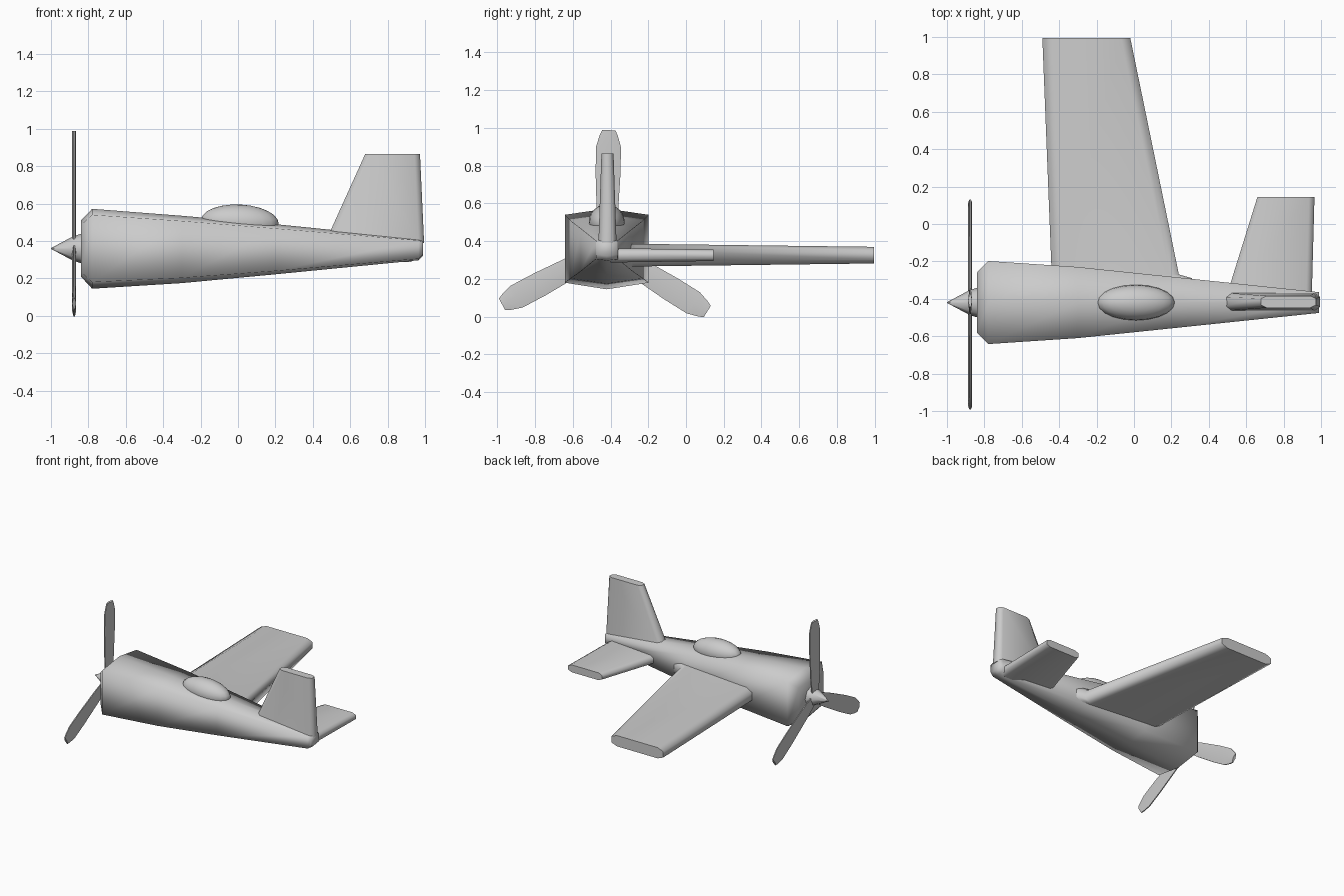
import bpy, bmesh, math
from mathutils import Vector, Matrix

if "Cube" in bpy.data.objects:
    bpy.data.objects.remove(bpy.data.objects["Cube"])

CY = -0.42   # fuselage centre line
CZ = 0.36    # propeller axis height


def finish(name, bm, angle):
    bmesh.ops.recalc_face_normals(bm, faces=bm.faces)
    mesh = bpy.data.meshes.new(name)
    bm.to_mesh(mesh)
    bm.free()
    ob = bpy.data.objects.new(name, mesh)
    bpy.context.collection.objects.link(ob)
    bpy.ops.object.select_all(action='DESELECT')
    ob.select_set(True)
    bpy.context.view_layer.objects.active = ob
    bpy.ops.object.shade_smooth_by_angle(angle=math.radians(angle))
    return ob


def loft(name, rings, angle=60):
    """Skin a list of equal-length point rings and cap both ends."""
    bm = bmesh.new()
    loops = [[bm.verts.new(p) for p in ring] for ring in rings]
    for a, b in zip(loops, loops[1:]):
        n = len(a)
        for i in range(n):
            bm.faces.new((a[i], a[(i + 1) % n], b[(i + 1) % n], b[i]))
    bm.faces.new(loops[0])
    bm.faces.new(loops[-1])
    return finish(name, bm, angle)


def panel(name, sections, place, edge=0.03):
    """Flat aerofoil: sections are (span, leading x, trailing x, half thickness)."""
    rings = []
    for s, le, te, t in sections:
        half = [(le, 0.55 * t), (le + edge, t), (te - edge, t), (te, 0.55 * t)]
        prof = half + [(x, -h) for x, h in reversed(half)]
        rings.append([place(x, s, h) for x, h in prof])
    return loft(name, rings, 65)


# fuselage: six-sided sections (x, half width, top, upper corner, lower corner, bottom)
stations = [
    (-0.84, 0.16, 0.51, 0.485, 0.235, 0.21),
    (-0.78, 0.222, 0.572, 0.54, 0.18, 0.145),
    (-0.30, 0.19, 0.535, 0.507, 0.203, 0.175),
    (0.20, 0.138, 0.490, 0.467, 0.24, 0.222),
    (0.965, 0.058, 0.413, 0.403, 0.305, 0.297),
    (0.99, 0.055, 0.403, 0.395, 0.33, 0.322),
]
loft("fuselage", [
    [(x, CY, t), (x, CY + w, u), (x, CY + w, l), (x, CY, b), (x, CY - w, l), (x, CY - w, u)]
    for x, w, t, u, l, b in stations], 85)

# main wing, with a short wider root fairing
panel("wing", [(-0.36, -0.44, 0.34, 0.06), (-0.29, -0.44, 0.31, 0.06),
               (-0.27, -0.44, 0.24, 0.06), (0.995, -0.49, -0.02, 0.044)],
      lambda x, s, h: (x, s, 0.326 + h), 0.05)

# tailplane
panel("tailplane", [(-0.40, 0.49, 0.95, 0.038), (0.145, 0.66, 0.965, 0.030)],
      lambda x, s, h: (x, s, 0.325 + h))

# tail fin
panel("tail_fin", [(0.39, 0.465, 0.995, 0.048), (0.865, 0.68, 0.973, 0.032)],
      lambda x, s, h: (x, -0.416 + h, s))

# canopy
bm = bmesh.new()
bmesh.ops.create_uvsphere(
    bm, u_segments=20, v_segments=12, radius=1,
    matrix=Matrix.Translation((0.01, CY, 0.502)) @ Matrix.Rotation(math.radians(3), 4, 'Y')
    @ Matrix.Diagonal((0.208, 0.095, 0.093, 1)))
finish("canopy", bm, 60)

# spinner
loft("spinner", [
    [(x, CY + r * math.cos(a), CZ + r * math.sin(a))
     for a in (i * math.tau / 8 for i in range(8))]
    for x, r in ((-1.0, 0.002), (-0.88, 0.066), (-0.82, 0.085))], 50)

# propeller blades: (radius, half width)
outline = [(0.02, 0.04), (0.16, 0.055), (0.40, 0.066), (0.54, 0.066), (0.60, 0.048), (0.628, 0.035)]
for n, deg in enumerate((89, 208, 328)):
    d = math.radians(deg)
    out = Vector((0, math.cos(d), math.sin(d)))
    side = Vector((0, -math.sin(d), math.cos(d)))
    hub = Vector((-0.876, CY, CZ))
    rings = []
    for r, w in outline:
        prof = [(-w, -0.004), (0, -0.011), (w, -0.004), (w, 0.004), (0, 0.011), (-w, 0.004)]
        rings.append([hub + out * r + side * s + Vector((x, 0, 0)) for s, x in prof])
    loft(f"propeller_blade_{n + 1}", rings, 40)
